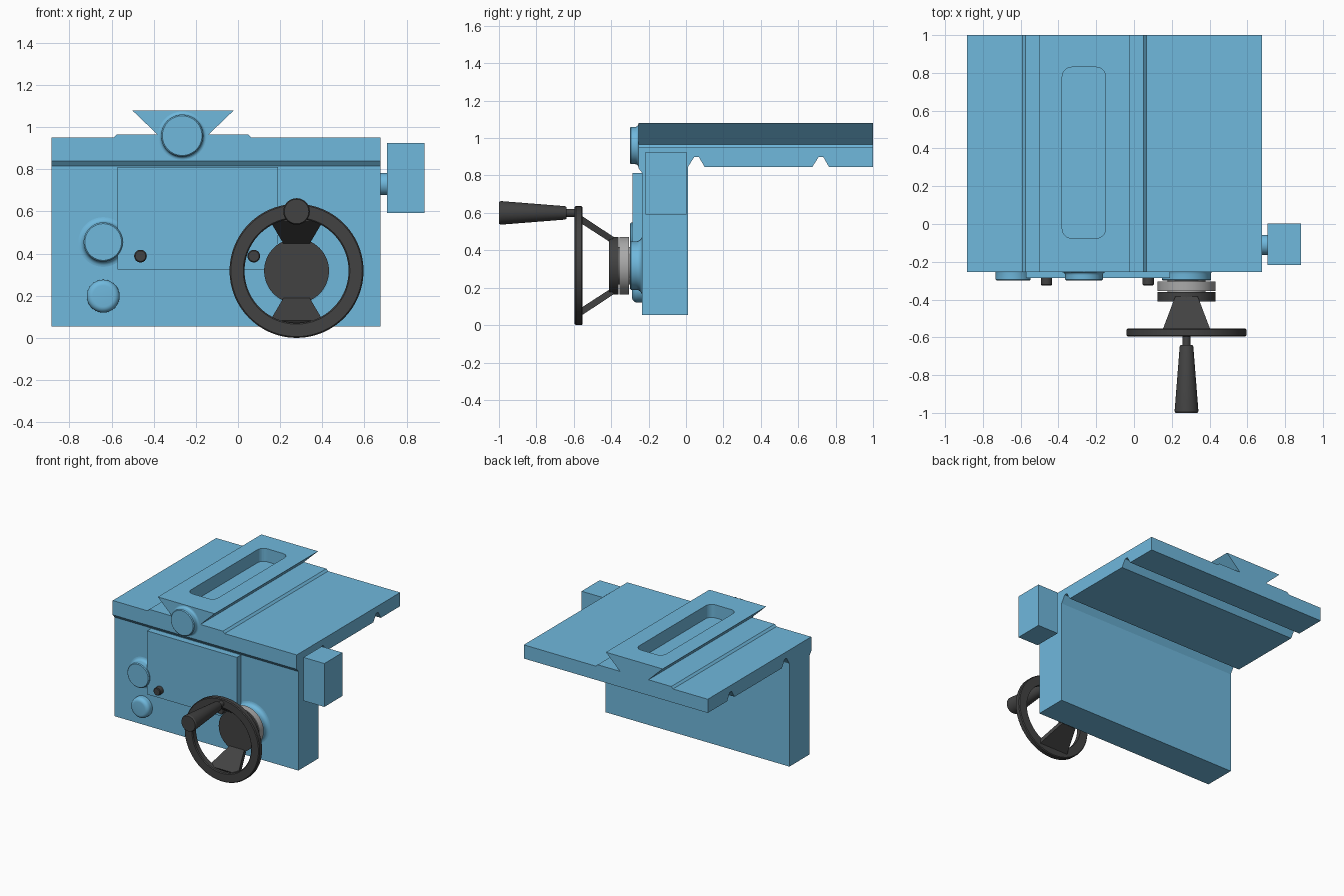
import bpy, bmesh, math
from mathutils import Vector

if "Cube" in bpy.data.objects:
    bpy.data.objects.remove(bpy.data.objects["Cube"])


def material(name, rgb):
    m = bpy.data.materials.new(name)
    m.diffuse_color = (*rgb, 1)
    m.use_nodes = True
    m.node_tree.nodes["Principled BSDF"].inputs["Base Color"].default_value = m.diffuse_color
    return m


BLUE = material("blue_paint", (0.16, 0.48, 0.72))
DARK = material("dark_plastic", (0.055, 0.055, 0.055))
GREY = material("dial_metal", (0.4, 0.4, 0.4))


def finish(name, bm, mat, smooth=False):
    bmesh.ops.recalc_face_normals(bm, faces=bm.faces)
    me = bpy.data.meshes.new(name)
    bm.to_mesh(me)
    bm.free()
    ob = bpy.data.objects.new(name, me)
    bpy.context.collection.objects.link(ob)
    if mat:
        me.materials.append(mat)
    if smooth:
        bpy.ops.object.select_all(action='DESELECT')
        ob.select_set(True)
        bpy.context.view_layer.objects.active = ob
        bpy.ops.object.shade_smooth_by_angle(angle=math.radians(30))
    return ob


def prism(name, pts, offset, mat):
    """Extrude a flat outline of 3D points along an offset."""
    bm = bmesh.new()
    face = bm.faces.new([bm.verts.new(p) for p in pts])
    ext = bmesh.ops.extrude_face_region(bm, geom=[face])
    verts = [v for v in ext["geom"] if isinstance(v, bmesh.types.BMVert)]
    bmesh.ops.translate(bm, verts=verts, vec=offset)
    return finish(name, bm, mat)


def box(name, lo, hi, mat):
    (x0, y0, z0), (x1, y1, z1) = lo, hi
    return prism(name, [(x0, y0, z0), (x1, y0, z0), (x1, y1, z0), (x0, y1, z0)],
                 (0, 0, z1 - z0), mat)


def lathe(name, x, z, profile, mat, closed=False, n=64):
    """Turn (radius, y) points about an axis parallel to y; cap the ends unless closed."""
    bm = bmesh.new()
    rings = [[bm.verts.new((x + r * math.cos(2 * math.pi * i / n), y,
                            z + r * math.sin(2 * math.pi * i / n))) for i in range(n)]
             for r, y in profile]
    pairs = list(zip(rings, rings[1:]))
    if closed:
        pairs.append((rings[-1], rings[0]))
    else:
        bm.faces.new(rings[0])
        bm.faces.new(rings[-1])
    for a, b in pairs:
        for i in range(n):
            j = (i + 1) % n
            bm.faces.new((a[i], a[j], b[j], b[i]))
    return finish(name, bm, mat, True)


def boss(name, x, z, r, y0, y1, fillet=0.025):
    """Round cast boss with a concave fillet at its foot."""
    arc = [(r + fillet * (1 - math.cos(t)), y0 - fillet * (1 - math.sin(t)))
           for t in [math.pi / 2 * k / 5 for k in range(5, -1, -1)]]
    return lathe(name, x, z, [(r + fillet, y0 + 0.02)] + arc
                 + [(r, y1 + 0.006), (r - 0.006, y1)], BLUE)


# Apron and saddle casting: one side profile with the two V-ways underneath
casting = [(-.235, .055), (.01, .055), (.01, .845), (.045, .90), (.068, .90),
           (.10, .845), (.675, .845), (.71, .90), (.733, .90), (.765, .845),
           (1, .845), (1, .95), (-.255, .95), (-.255, .84), (-.235, .815)]
prism("apron_and_saddle", [(-.885, y, z) for y, z in casting], (1.562, 0, 0), BLUE)

# Cross slide dovetail on its raised pad
dovetail = [(-.59, .945), (-.59, .95), (-.575, .965), (-.382, .965), (-.502, 1.08),
            (-.02, 1.08), (-.14, .965), (.05, .965), (.065, .95), (.065, .945)]
slide = prism("dovetail_slide", [(x, -.255, z) for x, z in dovetail], (0, 1.255, 0), BLUE)

# Rounded pocket in the top of the dovetail
outline = []
for cx, cy, start in ((-.2, .78, 0), (-.33, .78, 90), (-.33, -.025, 180), (-.2, -.025, 270)):
    for k in range(7):
        a = math.radians(start + 15 * k)
        outline.append((cx + .05 * math.cos(a), cy + .05 * math.sin(a), .98))
cutter = prism("pocket_cutter", outline, (0, 0, .2), BLUE)
mod = slide.modifiers.new("pocket", 'BOOLEAN')
mod.object = cutter
mod.solver = 'EXACT'
bpy.context.view_layer.objects.active = slide
bpy.ops.object.modifier_apply(modifier="pocket")
bpy.data.objects.remove(cutter)

# Front cover plate and its screws
box("cover_plate", (-.573, -.285, .325), (.19, -.23, .812), BLUE)
for i, x in enumerate((-.463, .075)):
    lathe(f"plate_knob_{i + 1}", x, .388, [(.03, -.28), (.03, -.32), (.025, -.325)], DARK, n=32)

# Round bosses on the front
boss("cross_feed_boss", -.265, .96, .10, -.255, -.30, .015)
boss("upper_boss", -.64, .455, .093, -.235, -.30)
boss("handwheel_boss", .278, .318, .13, -.235, -.30, .03)
dome = [(.05 + .028 * math.cos(t), -.26 - .028 * math.sin(t))
        for t in [math.pi / 2 * k / 6 for k in range(7)]]
lathe("lower_boss", -.64, .198, [(.078, -.22)] + dome, BLUE)

# Side stem and box
stem = lathe("side_stem", 0, 0, [(.053, -.03), (.053, .03)], BLUE, n=48)
stem.rotation_euler = (0, 0, math.pi / 2)
stem.location = (.69, -.11, .73)
box("side_box", (.708, -.217, .592), (.885, .003, .925), BLUE)

# Graduated dial and handwheel hub
WX, WZ = .278, .318
lathe("dial_shaft", WX, WZ, [(.10, -.29), (.10, -.37)], GREY)
lathe("graduated_dial", WX, WZ, [(.154, -.305), (.154, -.355)], GREY)
lathe("wheel_hub", WX, WZ, [(.154, -.361), (.154, -.411)], DARK)

# Handwheel rim
b = .006
lathe("wheel_rim", WX, WZ, [(.247, -.553), (.318 - b, -.553), (.318, -.553 - b),
                            (.318, -.595 + b), (.318 - b, -.595), (.247 + b, -.595),
                            (.247, -.595 + b)], DARK, closed=True, n=96)

# Two dished spokes widening towards the rim
for i, s in enumerate((1, -1)):
    bm = bmesh.new()
    ends = []
    for w, (r0, y0), (r1, y1) in ((.06, (.152, -.385), (.125, -.405)),
                                  (.125, (.265, -.556), (.235, -.575))):
        ends.append([bm.verts.new((WX + dx, y, WZ + s * r)) for dx, r, y in
                     ((-w, r0, y0), (w, r0, y0), (w, r1, y1), (-w, r1, y1))])
    a, c = ends
    bm.faces.new(a)
    bm.faces.new(c)
    for k in range(4):
        j = (k + 1) % 4
        bm.faces.new((a[k], a[j], c[j], c[k]))
    finish(f"wheel_spoke_{i + 1}", bm, DARK)

# Crank handle
lathe("handle_pin", WX, .60, [(.021, -.58), (.021, -.66)], DARK, n=32)
lathe("crank_handle", WX, .60, [(.032, -.64), (.036, -.648), (.063, -.99), (.058, -1.0)], DARK, n=48)
